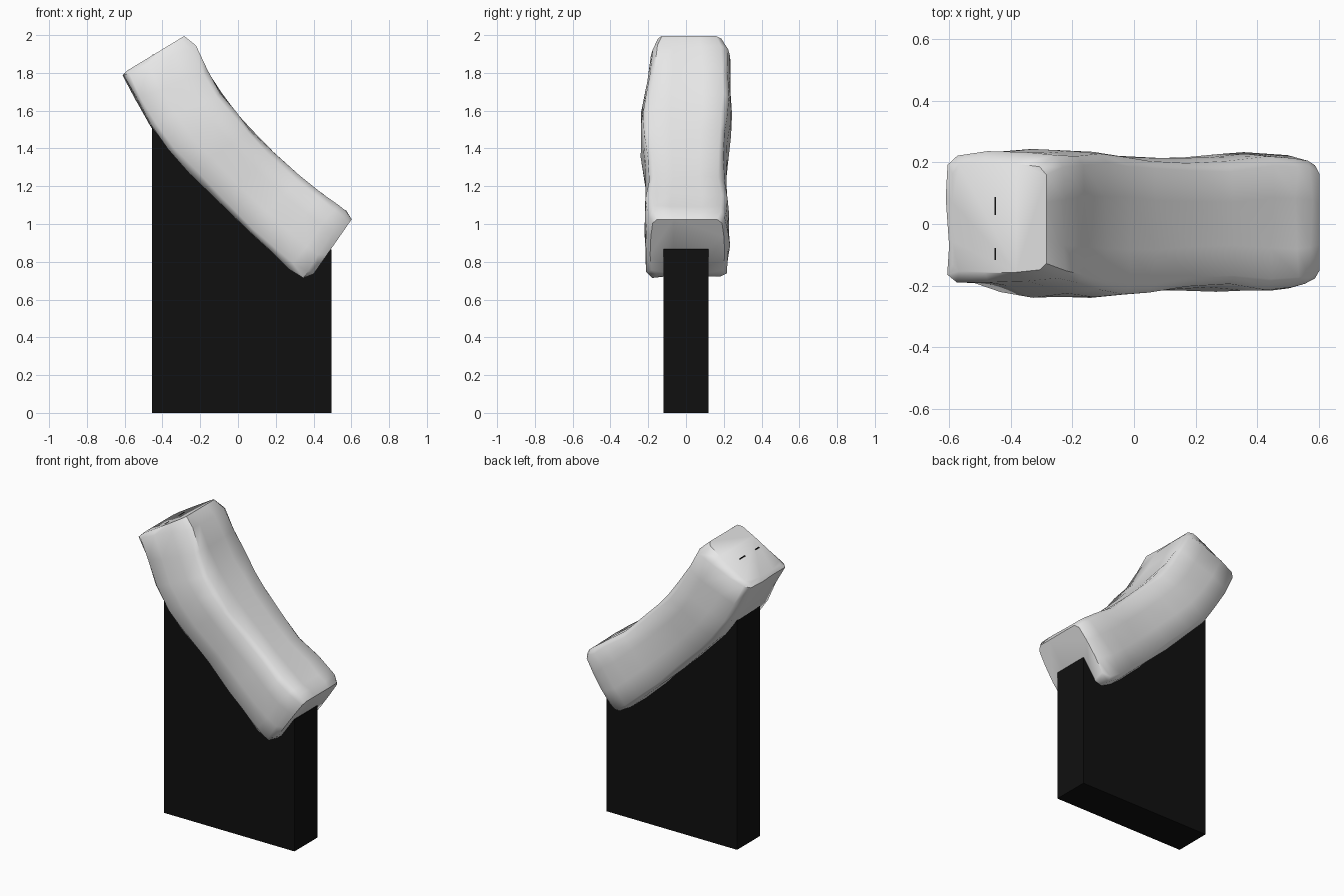
import bpy, bmesh, random
from mathutils import Vector

random.seed(4)
cube = bpy.data.objects.get("Cube")
if cube:
    bpy.data.objects.remove(cube, do_unlink=True)


def material(name, rgb):
    m = bpy.data.materials.new(name)
    m.use_nodes = True
    m.diffuse_color = (*rgb, 1)
    bsdf = m.node_tree.nodes["Principled BSDF"]
    bsdf.inputs["Base Color"].default_value = (*rgb, 1)
    bsdf.inputs["Roughness"].default_value = 0.8
    return m


stone = material("pale stone", (0.8, 0.8, 0.8))
black = material("stand black", (0.005, 0.005, 0.005))


def finish(bm, name, mat):
    bmesh.ops.recalc_face_normals(bm, faces=bm.faces)
    mesh = bpy.data.meshes.new(name)
    bm.to_mesh(mesh)
    bm.free()
    mesh.materials.append(mat)
    ob = bpy.data.objects.new(name, mesh)
    bpy.context.collection.objects.link(ob)
    return ob


def plate(name, outline, y0, y1, mat):
    """Extrude an x-z outline from y0 to y1."""
    bm = bmesh.new()
    face = bm.faces.new([bm.verts.new((x, y0, z)) for x, z in outline])
    ext = bmesh.ops.extrude_face_region(bm, geom=[face])
    verts = [g for g in ext["geom"] if isinstance(g, bmesh.types.BMVert)]
    bmesh.ops.translate(bm, verts=verts, vec=(0, y1 - y0, 0))
    return finish(bm, name, mat)


# Stand: flat plate whose sloping top is buried in the stone
plate("stand", [(-0.455, 0), (0.494, 0), (0.494, 0.865), (-0.455, 1.87)],
      -0.12, 0.12, black)

# Stone: lower edge, upper edge (x, z), front and back half widths
stations = [
    ((-0.59, 1.81), (-0.285, 1.995), 0.16, 0.20),
    ((-0.606, 1.79), (-0.225, 1.94), 0.195, 0.235),
    ((-0.54, 1.66), (-0.16, 1.81), 0.205, 0.24),
    ((-0.463, 1.52), (-0.09, 1.69), 0.235, 0.24),
    ((-0.37, 1.395), (-0.01, 1.59), 0.24, 0.235),
    ((-0.257, 1.275), (0.07, 1.497), 0.235, 0.22),
    ((-0.10, 1.115), (0.19, 1.375), 0.215, 0.215),
    ((0.06, 0.958), (0.325, 1.25), 0.212, 0.22),
    ((0.17, 0.855), (0.45, 1.155), 0.225, 0.23),
    ((0.27, 0.767), (0.53, 1.095), 0.22, 0.23),
    ((0.35, 0.72), (0.575, 1.065), 0.215, 0.225),
    ((0.40, 0.735), (0.602, 1.025), 0.19, 0.205),
]
# Half section: height across the block, width fraction
half = [(0, 0.35), (0, 0.82), (0.07, 0.96), (0.35, 1.0),
        (0.68, 0.98), (0.93, 0.93), (1, 0.8), (1, 0.35)]
section = half + [(u, -w) for u, w in reversed(half)]

bm = bmesh.new()
rings = []
last = len(stations) - 1
for i, (lo, up, front, back) in enumerate(stations):
    ring = []
    rough = 0.006 if 0 < i < last else 0
    for u, w in section:
        p = Vector((lo[0], 0, lo[1])).lerp(Vector((up[0], 0, up[1])), u)
        p.y = w * (back if w > 0 else front)
        p += Vector([random.uniform(-rough, rough) for _ in range(3)])
        ring.append(bm.verts.new(p))
    rings.append(ring)
n = len(section)
for a, b in zip(rings, rings[1:]):
    for k in range(n):
        bm.faces.new((a[k], a[(k + 1) % n], b[(k + 1) % n], b[k]))
bm.faces.new(rings[0])
bm.faces.new(rings[-1])
block = finish(bm, "stone_block", stone)
bpy.ops.object.select_all(action="DESELECT")
block.select_set(True)
bpy.context.view_layer.objects.active = block
bpy.ops.object.shade_smooth_by_angle(angle=0.9)

# Thin slits where the stand just breaks the upper end of the stone
for side, y0, y1 in (("back", 0.03, 0.087), ("front", -0.117, -0.078)):
    plate("slit_" + side, [(-0.453, 1.87), (-0.448, 1.87),
                           (-0.448, 1.899), (-0.453, 1.896)], y0, y1, black)
